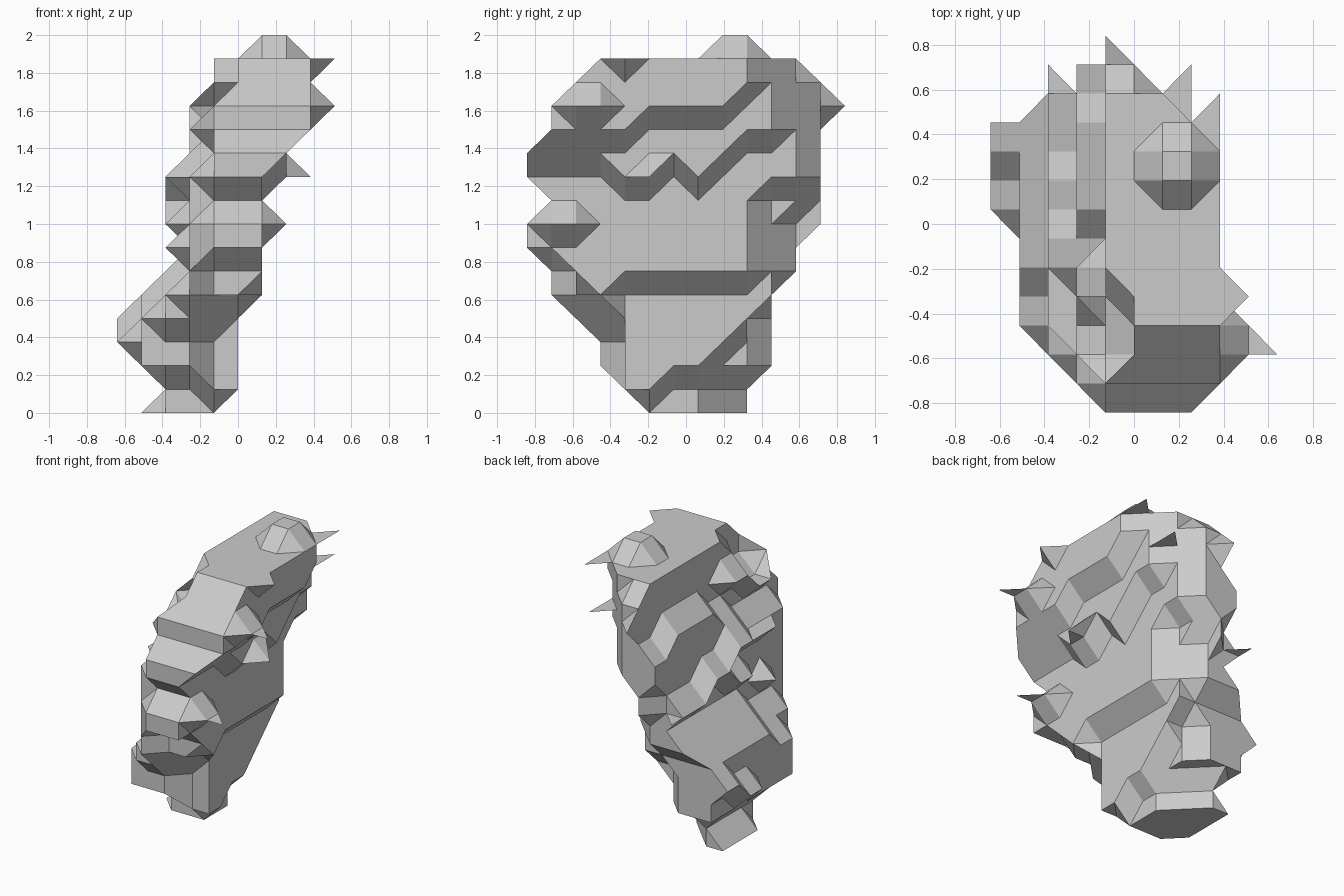
import bpy, bmesh
from itertools import product, combinations
from mathutils import Vector

if "Cube" in bpy.data.objects:
    bpy.data.objects.remove(bpy.data.objects["Cube"])

# Faceted leaning rock head on a coarse lattice: i = x, j = y, k = z
SX, SY, SZ = 0.128, 0.1295, 0.125

# side silhouette: first and last j on every level k
FRONT = [5, 4, 3, 3, 2, 1, 1, 0, 0, 1, 0, 0, 1, 1, 2, 3]
BACK = [9, 9, 10, 10, 10, 10, 11, 11, 11, 11, 12, 12, 12, 12, 12, 11]
# left wall on every level
LEFT = [-4, -3, -4, -4, -4, -4, -3, -2, -2, -2, -2, -2, -1, -1, -1, -1, 0]
# level where the right wall steps out, by j
STEP_A = [11, 11, 11, 11, 10, 10, 11, 10, 11, 12, 12, 12, 12, 12]
STEP_B = [12, 12, 12, 12, 12, 13, 13, 13, 13, 14, 15, 15, 15, 15]


def right_wall(j, k):
    if k >= STEP_B[j]:
        r = 3
    elif k >= STEP_A[j]:
        r = 2
    elif k >= 6:
        r = 1
    elif k <= 1:                              # narrow foot
        return 0 if k == 1 and j <= 5 else -1 - max(0, j - 7)
    else:
        r = -1 - max(0, j - 9) if j - k >= 6 else 0
        if j <= 3:                            # chin set back
            r = {2: -2, 3: -2, 4: j - 4, 5: 0 if j > 1 else -2}[k]
    if k == 6 and j == 1:
        r = -2
    if k >= 10:                               # tapered back edge
        r = min(r, 12 - j)
    elif k >= 6:
        r = min(r, 10 - j)
    return min(r, 2 + j)


def left_wall(j, k):
    if k <= 1:                                # foot narrows to the front
        return max(LEFT[k], 2 - j if j > 4 else -1)
    l = LEFT[k] if j >= 5 or k < 5 else LEFT[k + 1]
    if k == 13 and j > 1 and j < 5 or k == 14 and j < 4:
        l = 0
    return max(l, -1 - j, j - 14)


solid = set()
for k in range(16):
    for j in range(FRONT[k], BACK[k] + 1):
        for i in range(left_wall(j, k), right_wall(j, k) + 1):
            solid.add((i, j, k))


def bump(xs, ys, zs):
    solid.update(product(range(xs[0], xs[-1] + 1), range(ys[0], ys[-1] + 1),
                         range(zs[0], zs[-1] + 1)))


# crown knob
bump([1, 2], [8, 9], [16])
# spikes on the right side
bump([4], [4], [15])
bump([4], [2, 3], [13])
bump([2], [1, 2], [8])
bump([3], [5], [10])
bump([1], [3], [5])
# spikes on the back
bump([-1], [13], [13])
bump([0], [11], [9])
bump([-1], [12], [8, 9])
# knobs on the left side
bump([-5], [9, 10], [4])
bump([-5], [7, 8], [3])
bump([-5], [7, 8], [0])
bump([-3], [5, 6], [8])
bump([-3], [3], [7])
# ridges on the left side
bump([-3], [3, 6], [10])
bump([-3], [7, 8], [9])
bump([-3], [9, 11], [8])
bump([-2], [4, 5], [13])
bump([-2], [7, 10], [12])
bump([-2], [2, 3], [12])

# paper-thin fins: three lattice points each
FINS = [((4, 3, 13), (4, 2, 13), (5, 2, 13)), ((2, 2, 8), (2, 1, 8), (3, 1, 8)),
        ((2, 10, 15), (3, 9, 15), (3, 11, 15)), ((1, 11, 13), (2, 10, 13), (2, 12, 13)),
        ((-3, 11, 8), (-2, 11, 8), (-3, 12, 8))]


def is_volume(pts):
    for a, b, c, d in combinations([Vector(p) for p in pts], 4):
        if abs((b - a).cross(c - a).dot(d - a)) > 0.5:
            return True
    return False


def wall(pts, axis, value):
    return {p for p in pts if p[axis] == value}


# every lattice cell is filled with the hull of its solid corners
cells = {}
for c in product(range(-7, 7), range(-1, 14), range(-1, 17)):
    pts = [p for p in product(*[(v, v + 1) for v in c]) if p in solid]
    if len(pts) < 4 or not is_volume(pts):
        continue
    if len(pts) == 5:                         # lone corner on a flat: octahedral cut
        for a, off in product(range(3), (0, 1)):
            base = wall(pts, a, c[a] + off)
            if len(base) == 4:
                tip = (set(pts) - base).pop()
                far = max(base, key=lambda p: sum(abs(u - v) for u, v in zip(p, tip)))
                pts.remove(far)
                break
    cells[c] = pts

bm = bmesh.new()
verts = {}


def vert(p):
    if p not in verts:
        verts[p] = bm.verts.new((p[0] * SX, (p[1] - 6.5) * SY, p[2] * SZ))
    return verts[p]


def add_face(tri, centre):
    a, b, d = (Vector(p) for p in tri)
    if (b - a).cross(d - a).dot(a - centre) < 0:
        tri = tri[::-1]
    vs = [vert(p) for p in tri]
    if not bm.faces.get(vs):
        bm.faces.new(vs)


for c, pts in cells.items():
    hull = bmesh.new()
    for p in pts:
        hull.verts.new(p)
    bmesh.ops.convex_hull(hull, input=hull.verts[:])
    centre = sum((Vector(p) for p in pts), Vector()) / len(pts)
    for f in hull.faces:
        tri = [tuple(round(x) for x in v.co) for v in f.verts]
        covered = False
        for a, off in product(range(3), (0, 1)):
            if len(wall(tri, a, c[a] + off)) == 3:
                n = list(c)
                n[a] += 1 if off else -1
                mine = wall(pts, a, c[a] + off)
                other = wall(cells.get(tuple(n), []), a, c[a] + off)
                covered = mine <= other
                if len(mine) == 4 and len(other) == 3:
                    # neighbour covers half of this square: keep the open half
                    covered = True
                    gap = (mine - other).pop()
                    side = [p for p in other
                            if sum(abs(u - v) for u, v in zip(p, gap)) == 1]
                    add_face([gap] + side, centre)
        if not covered:
            add_face(tri, centre)
    hull.free()

bmesh.ops.dissolve_limit(bm, angle_limit=0.01, verts=bm.verts[:], edges=bm.edges[:])
for fin in FINS:
    bm.faces.new([bm.verts.new((i * SX, (j - 6.5) * SY, k * SZ)) for i, j, k in fin])
mesh = bpy.data.meshes.new("rock_head")
bm.to_mesh(mesh)
bm.free()

stone = bpy.data.materials.new("stone grey")
stone.diffuse_color = (0.6, 0.6, 0.6, 1)
stone.use_nodes = True
stone.node_tree.nodes["Principled BSDF"].inputs["Base Color"].default_value = stone.diffuse_color
mesh.materials.append(stone)
bpy.context.collection.objects.link(bpy.data.objects.new("rock_head", mesh))
